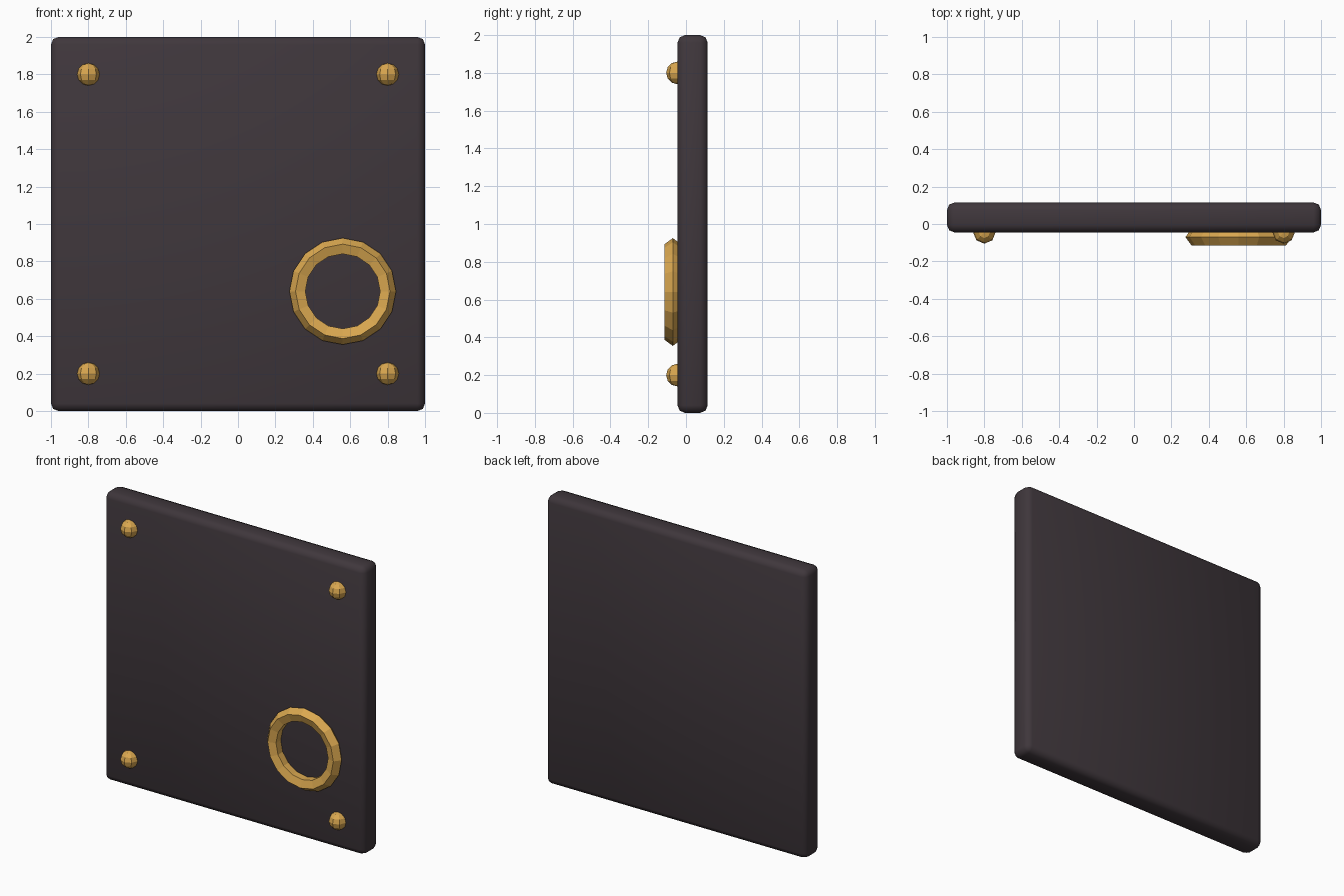
import bpy, math

if "Cube" in bpy.data.objects:
    bpy.data.objects.remove(bpy.data.objects["Cube"])


def make_material(name, color):
    m = bpy.data.materials.new(name)
    m.diffuse_color = (*color, 1)
    m.use_nodes = True
    m.node_tree.nodes["Principled BSDF"].inputs["Base Color"].default_value = m.diffuse_color
    return m


dark = make_material("dark_charcoal", (0.050, 0.038, 0.045))
gold = make_material("warm_gold", (0.70, 0.39, 0.08))

FACE_Y = -0.045  # front surface of the panel


def finish(name, mat):
    ob = bpy.context.object
    ob.name = name
    ob.data.materials.append(mat)
    return ob


# Square panel with softly rounded edges
bpy.ops.mesh.primitive_cube_add(size=1, location=(0, FACE_Y + 0.08, 1))
panel = finish("panel", dark)
panel.scale = (2, 0.16, 2)
bpy.ops.object.transform_apply(location=False, rotation=False, scale=True)
bevel = panel.modifiers.new("rounded_edges", 'BEVEL')
bevel.width = 0.04
bevel.segments = 2
bpy.ops.object.shade_smooth()

# Corner studs, half sunk into the panel
for x, side in ((-0.8, "left"), (0.8, "right")):
    for z, level in ((0.2, "lower"), (1.8, "upper")):
        bpy.ops.mesh.primitive_uv_sphere_add(
            segments=8, ring_count=6, radius=0.06, location=(x, FACE_Y, z))
        finish(f"{level}_{side}_stud", gold)

# Five-sided ring resting on the panel
bpy.ops.mesh.primitive_torus_add(
    major_radius=0.238, minor_radius=0.047, major_segments=16,
    minor_segments=5, location=(0.56, -0.07, 0.64),
    rotation=(math.pi / 2, 0, 0))
finish("ring", gold)
